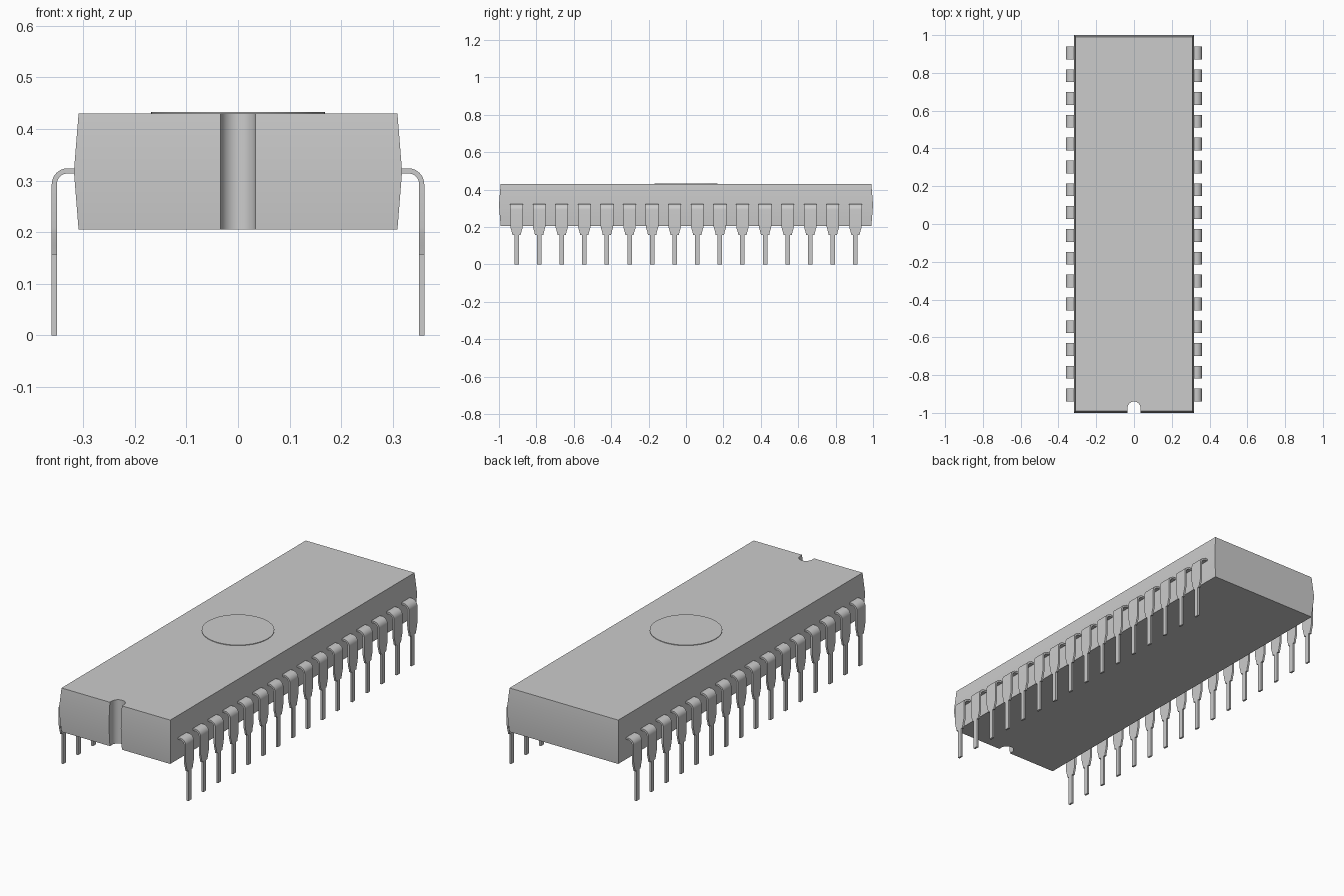
import bpy
import bmesh
from math import cos, sin, pi

if "Cube" in bpy.data.objects:
    bpy.data.objects.remove(bpy.data.objects["Cube"], do_unlink=True)

GREY = (0.6, 0.6, 0.6, 1)
grey = bpy.data.materials.new("plain grey")
grey.use_nodes = True
grey.diffuse_color = GREY
grey.node_tree.nodes["Principled BSDF"].inputs["Base Color"].default_value = GREY


def loft(name, rings):
    """Mesh that bridges closed rings of equal length and caps both ends."""
    bm = bmesh.new()
    loops = [[bm.verts.new(p) for p in ring] for ring in rings]
    n = len(loops[0])
    for a, b in zip(loops, loops[1:]):
        for i in range(n):
            j = (i + 1) % n
            bm.faces.new((a[i], a[j], b[j], b[i]))
    bm.faces.new(loops[0][::-1])
    bm.faces.new(loops[-1])
    bmesh.ops.recalc_face_normals(bm, faces=bm.faces)
    mesh = bpy.data.meshes.new(name)
    bm.to_mesh(mesh)
    bm.free()
    mesh.materials.append(grey)
    return mesh


def place(name, mesh, smooth=True):
    obj = bpy.data.objects.new(name, mesh)
    bpy.context.collection.objects.link(obj)
    if smooth:
        bpy.ops.object.select_all(action="DESELECT")
        obj.select_set(True)
        bpy.context.view_layer.objects.active = obj
        bpy.ops.object.shade_smooth_by_angle(angle=pi / 6)
    return obj


# Body: widest at mid height, with an orientation notch in the front end
NOTCH_R, NOTCH_Y, NOTCH_STEPS = 0.034, -0.974, 16


def body_ring(half_x, half_y, z):
    arc = [(NOTCH_R * cos(pi * i / NOTCH_STEPS), NOTCH_Y + NOTCH_R * sin(pi * i / NOTCH_STEPS))
           for i in range(NOTCH_STEPS, -1, -1)]
    outline = ([(-half_x, -half_y), (-NOTCH_R, -half_y)] + arc
               + [(NOTCH_R, -half_y), (half_x, -half_y), (half_x, half_y), (-half_x, half_y)])
    return [(x, y, z) for x, y in outline]


place("body", loft("body", [body_ring(0.309, 0.991, 0.205),
                            body_ring(0.318, 1.0, 0.318),
                            body_ring(0.309, 0.991, 0.43)]), smooth=True)


# Thin round window on top
def circle(radius, z, steps=48):
    return [(radius * cos(2 * pi * i / steps), radius * sin(2 * pi * i / steps), z)
            for i in range(steps)]


place("window", loft("window", [circle(0.169, 0.428), circle(0.169, 0.433)]))

# Pin: flat strip leaving the body, bending down and narrowing to a thin leg
THICK, BEND, PIN_X, PIN_Z = 0.01, 0.026, 0.356, 0.319
WIDE, NARROW = 0.068, 0.024
SHOULDER = [(0.21, WIDE), (0.195, 0.064), (0.175, 0.052), (0.157, 0.044), (0.157, NARROW), (0, NARROW)]


def pin_ring(x, z, angle, width):
    dx, dz, w = sin(angle) * THICK / 2, cos(angle) * THICK / 2, width / 2
    return [(x + dx, -w, z + dz), (x + dx, w, z + dz), (x - dx, w, z - dz), (x - dx, -w, z - dz)]


rings = [pin_ring(0.305, PIN_Z, 0, WIDE)]
for i in range(9):
    a = pi / 2 * i / 8
    rings.append(pin_ring(PIN_X - BEND + BEND * sin(a), PIN_Z - BEND + BEND * cos(a), a, WIDE))
rings += [pin_ring(PIN_X, z, pi / 2, width) for z, width in SHOULDER]
pin = loft("pin", rings)

# Two facing rows of pins
PINS, PITCH = 16, 0.1208
for side, turn in (("left", 0), ("right", pi)):
    for i in range(PINS):
        obj = place(f"{side}_pin_{i + 1}", pin, smooth=(side == "left" and i == 0))
        obj.location.y = (i - (PINS - 1) / 2) * PITCH
        obj.rotation_euler.z = turn
        for mod in bpy.data.objects["left_pin_1"].modifiers:
            if obj.name != "left_pin_1":
                copy = obj.modifiers.new(mod.name, mod.type)
                if mod.type == "NODES":
                    copy.node_group = mod.node_group
